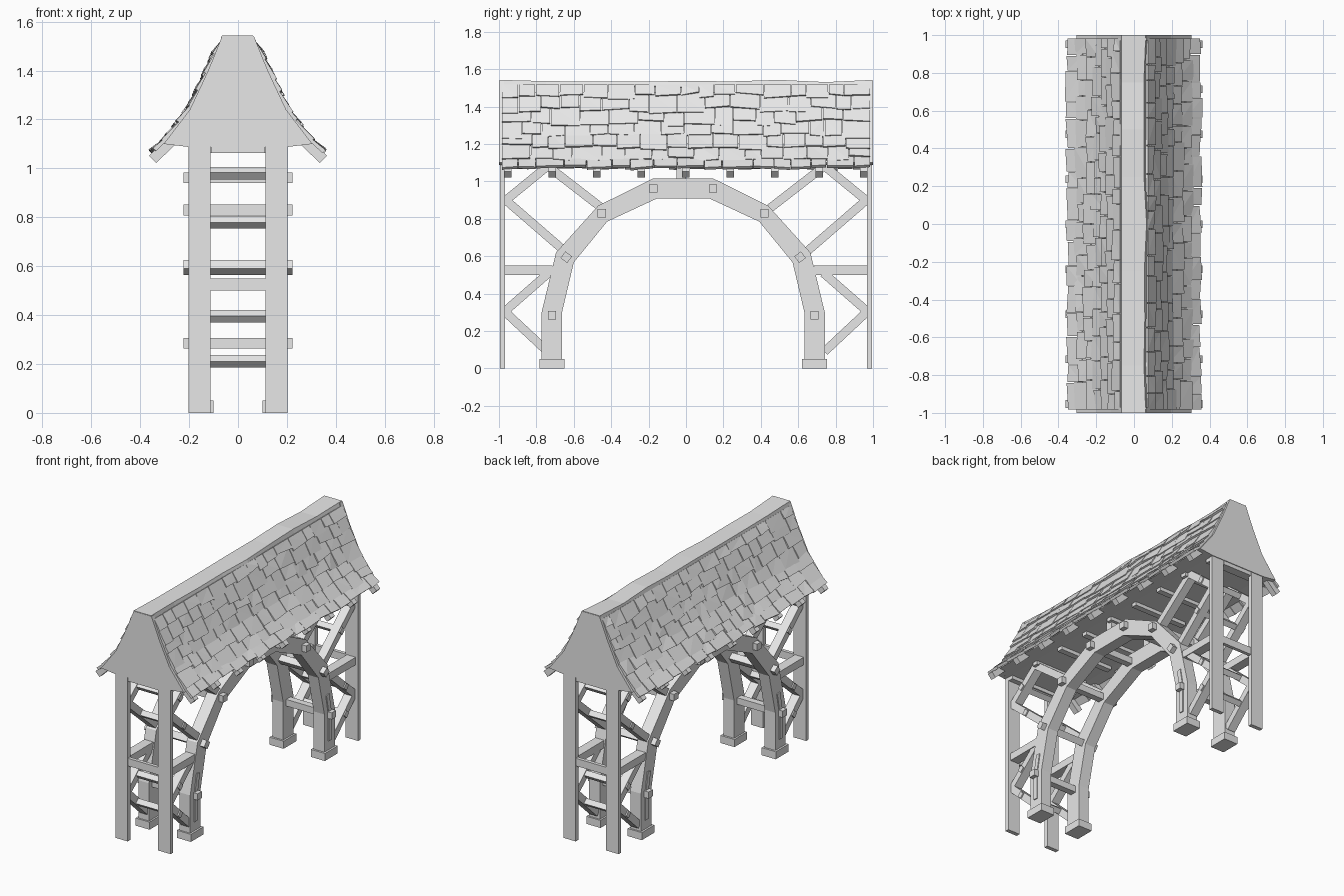
import bpy, bmesh, random
from mathutils import Vector

random.seed(4)
if "Cube" in bpy.data.objects:
    bpy.data.objects.remove(bpy.data.objects["Cube"], do_unlink=True)

mat = bpy.data.materials.new("plain grey")
mat.use_nodes = True
grey = (0.8, 0.8, 0.8, 1)
mat.diffuse_color = grey
mat.node_tree.nodes["Principled BSDF"].inputs["Base Color"].default_value = grey


def loft(bm, a, b):
    """Closed solid between two matching rings of points."""
    a = [bm.verts.new(p) for p in a]
    b = [bm.verts.new(p) for p in b]
    bm.faces.new(a)
    bm.faces.new(b[::-1])
    for i in range(len(a)):
        j = (i + 1) % len(a)
        bm.faces.new((a[i], b[i], b[j], a[j]))


def prism_x(bm, yz, lo, hi):
    loft(bm, [(lo, y, z) for y, z in yz], [(hi, y, z) for y, z in yz])


def prism_y(bm, xz, lo, hi):
    loft(bm, [(x, lo, z) for x, z in xz], [(x, hi, z) for x, z in xz])


def rect(a0, b0, a1, b1):
    return [(a0, b0), (a1, b0), (a1, b1), (a0, b1)]


def bar(p, q, w):
    """Outline of a straight bar of width w from p to q."""
    p, q = Vector(p), Vector(q)
    d = (q - p).normalized() * w / 2
    n = Vector((-d.y, d.x))
    return [tuple(v) for v in (p + n, q + n, q - n, p - n)]


def finish(name, bm):
    bmesh.ops.recalc_face_normals(bm, faces=bm.faces)
    me = bpy.data.meshes.new(name)
    bm.to_mesh(me)
    bm.free()
    me.materials.append(mat)
    bpy.context.collection.objects.link(bpy.data.objects.new(name, me))


SIDES = (-1, 1)
CY = -0.015   # arch centre

# End posts and their tie beams
bm = bmesh.new()
for e in SIDES:
    for s in SIDES:
        prism_y(bm, rect(s * 0.112, 0, s * 0.203, 1.1), e * 0.968, e * 0.995)
finish("end_posts", bm)

bm = bmesh.new()
for e in SIDES:
    prism_y(bm, rect(-0.115, 0.5, 0.115, 0.55), e * 0.97, e * 0.993)
    for s in SIDES:
        prism_x(bm, rect(e * 0.975, 0.5, e * 0.7 + CY, 0.55), s * 0.12, s * 0.185)
finish("tie_beams", bm)

# Faceted arch ribs: half outlines, mirrored about the arch centre
outer = [(0.757, 0), (0.757, 0.3), (0.68, 0.62), (0.455, 0.87), (0.16, 1.016)]
inner = [(0.648, 0), (0.648, 0.3), (0.585, 0.567), (0.407, 0.785), (0.138, 0.91)]


def mirrored(half):
    return [(CY - y, z) for y, z in half] + [(CY + y, z) for y, z in half[::-1]]


o, i = mirrored(outer), mirrored(inner)
bm = bmesh.new()
for s in SIDES:
    prism_x(bm, o + i[::-1], s * 0.112, s * 0.19)
finish("arch_ribs", bm)

# Feet and raised slats on the legs
bm = bmesh.new()
for e in SIDES:
    for s in SIDES:
        prism_x(bm, rect(CY + e * 0.635, 0, CY + e * 0.768, 0.05), s * 0.1, s * 0.203)
finish("feet", bm)

bm = bmesh.new()
for e in SIDES:
    for s in SIDES:
        path = [(CY + e * 0.702, 0.11), (CY + e * 0.702, 0.29), (CY + e * 0.677, 0.42)]
        for p, q in zip(path, path[1:]):
            prism_x(bm, bar(p, q, 0.03), s * 0.185, s * 0.196)
finish("leg_slats", bm)

# Square pegs running through both ribs
bm = bmesh.new()
for e in SIDES:
    for y, z, dy, dz in ((0.702, 0.285, 0, 1), (0.625, 0.595, -3, 4),
                         (0.435, 0.83, 0, 1), (0.16, 0.962, 0, 1)):
        c = Vector((CY + e * y, z))
        d = Vector((e * dy, dz)).normalized() * 0.022
        prism_x(bm, bar(c - d, c + d, 0.044), -0.222, 0.222)
finish("cross_pegs", bm)

# Diagonal braces between posts, arch and roof, with small rungs
bm, rungs = bmesh.new(), bmesh.new()
braces = [((0.975, 0.31), (0.74, 0.09)), ((0.975, 0.3), (0.735, 0.51)),
          ((0.975, 0.91), (0.64, 0.62)), ((0.975, 0.89), (0.73, 1.09)),
          ((0.75, 1.09), (0.44, 0.85))]
for e in SIDES:
    for k, (p, q) in enumerate(braces):
        p, q = Vector((e * p[0], p[1])), Vector((e * q[0], q[1]))
        for s in SIDES:
            prism_x(bm, bar(p, q, 0.046), s * 0.122, s * 0.18)
        if k < 4:
            m, d = p.lerp(q, 0.45), (q - p).normalized() * 0.018
            prism_x(rungs, bar(m - d, m + d, 0.036), -0.188, 0.188)
finish("diagonal_braces", bm)
finish("brace_rungs", rungs)

# Short props between arch crown and roof
bm = bmesh.new()
for s in SIDES:
    prism_x(bm, rect(-0.05, 1.0, 0.0, 1.095), s * 0.12, s * 0.18)
finish("crown_props", bm)

# Roof core with flared slopes, slightly larger gable boards at the ends
slope = [(0.065, 1.52), (0.118, 1.4), (0.193, 1.24), (0.3, 1.1)]


def roof_outline(top, grow=0):
    half = [(0.065, top)] + [(x + grow, z) for x, z in slope[1:]] + [(0.205, 1.088)]
    return [(-x, z) for x, z in half] + half[::-1]


bm = bmesh.new()
prism_y(bm, roof_outline(1.51), -0.975, 0.975)
finish("roof_core", bm)

bm = bmesh.new()
for e in SIDES:
    prism_y(bm, roof_outline(1.54, 0.004), e * 0.972, e)
    prism_y(bm, rect(-0.11, 1.062, 0.11, 1.1), e * 0.968, e * 0.995)
finish("gable_boards", bm)

# Ceiling joists and projecting rafter tails
joists, tails = bmesh.new(), bmesh.new()
for k in range(9):
    y = -0.953 + k * 0.238
    prism_y(joists, rect(-0.2, 1.064, 0.2, 1.1), y - 0.02, y + 0.02)
    for s in SIDES:
        prism_y(tails, bar((s * 0.25, 1.133), (s * 0.349, 1.037), 0.042), y - 0.02, y + 0.02)
finish("ceiling_joists", joists)
finish("rafter_tails", tails)

# Uneven overlapping shingles following the slope
course = [Vector(p) for p in slope + [(0.347, 1.062)]]
lengths = [(b - a).length for a, b in zip(course, course[1:])]


def on_slope(t):
    for a, b, l in zip(course, course[1:], lengths):
        if t <= l or b is course[-1]:
            return a + (b - a) * (t / l)
        t -= l


ROWS = 7
step = sum(lengths) / ROWS
bm = bmesh.new()
for s in SIDES:
    for r in range(ROWS):
        y = -0.985
        while y < 0.98:
            w = random.uniform(0.08, 0.17)
            end = y + w if y + w < 0.93 else 0.985
            low = (r + 1) * step + random.uniform(-0.02, 0.02)
            if r == ROWS - 1:
                low = (r + 1) * step - random.uniform(0, 0.015)
            rings = []
            for yy in (y + 0.002, end - 0.002):
                a = on_slope(max(0.005, r * step - 0.03))
                b = on_slope(low + random.uniform(-0.008, 0.008))
                d = (b - a).normalized()
                n = Vector((-d.y, d.x))
                lift = random.uniform(0.015, 0.024)
                pts = (a - n * 0.004, a + n * 0.007, b + n * lift, b + n * (lift - 0.018))
                rings.append([(s * p.x, yy, p.y) for p in pts])
            loft(bm, *rings)
            y = end
bmesh.ops.triangulate(bm, faces=bm.faces)
finish("roof_shingles", bm)

# Worn ridge cap with wavering edges
bm = bmesh.new()
rows = []
for k in range(9):
    wob = 0 if k in (0, 8) else random.uniform(-0.012, 0.004)
    shift = 0 if k in (0, 8) else random.uniform(-0.012, 0.008)
    drop = random.uniform(-0.012, 0.008)
    section = [(-0.078, 1.497 + drop), (-0.066, 1.543 + wob),
               (0.062 + shift, 1.543 + wob), (0.076 + shift, 1.497 - drop)]
    rows.append([bm.verts.new((x, -0.998 + k * 0.2495, z)) for x, z in section])
for a, b in zip(rows, rows[1:]):
    for j in range(4):
        bm.faces.new((a[j], b[j], b[(j + 1) % 4], a[(j + 1) % 4]))
bm.faces.new(rows[0])
bm.faces.new(rows[-1][::-1])
finish("ridge_cap", bm)
